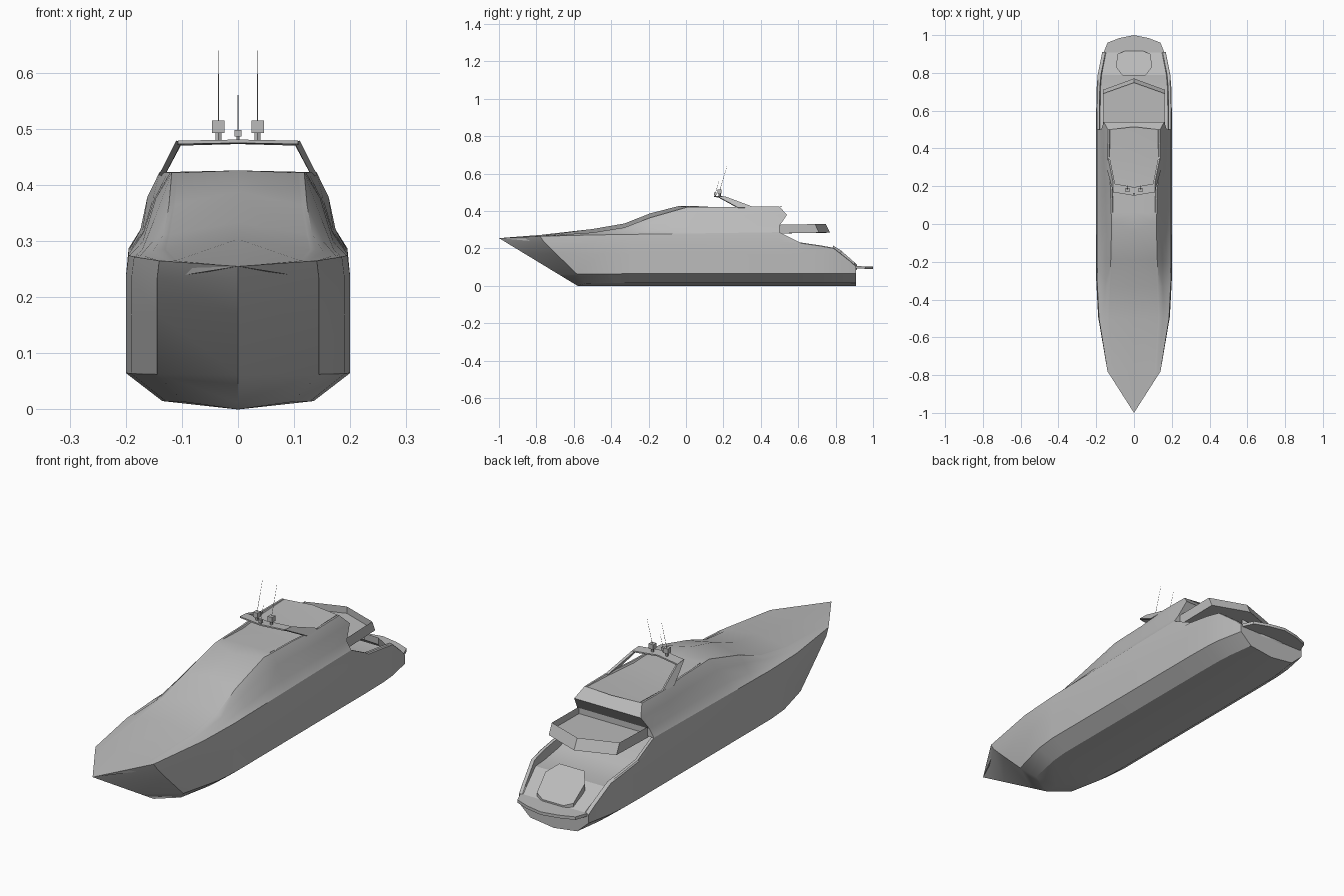
import bpy, bmesh
from mathutils import Vector

if "Cube" in bpy.data.objects:
    bpy.data.objects.remove(bpy.data.objects["Cube"], do_unlink=True)

grey = bpy.data.materials.new("light grey paint")
grey.use_nodes = True
colour = (0.5, 0.5, 0.5, 1)
grey.diffuse_color = colour
grey.node_tree.nodes["Principled BSDF"].inputs["Base Color"].default_value = colour


def finish(name, bm, smooth_angle=0.5):
    """Clean the mesh, turn it into an object, and shade it."""
    bmesh.ops.remove_doubles(bm, verts=bm.verts, dist=0.0004)
    bmesh.ops.dissolve_degenerate(bm, edges=bm.edges, dist=0.0001)
    bmesh.ops.recalc_face_normals(bm, faces=bm.faces)
    mesh = bpy.data.meshes.new(name)
    bm.to_mesh(mesh)
    bm.free()
    mesh.materials.append(grey)
    obj = bpy.data.objects.new(name, mesh)
    bpy.context.collection.objects.link(obj)
    bpy.ops.object.select_all(action="DESELECT")
    obj.select_set(True)
    bpy.context.view_layer.objects.active = obj
    bpy.ops.object.shade_smooth_by_angle(angle=smooth_angle)
    return obj


def sample(table, y):
    """Read a piecewise linear table of (y, value) pairs."""
    for (y0, v0), (y1, v1) in zip(table, table[1:]):
        if y <= y1:
            return v0 + (v1 - v0) * (y - y0) / (y1 - y0)
    return table[-1][1]


def loft(name, rows, smooth_angle=0.5):
    """Skin lengthwise rows of points on both sides and close the stern."""
    bm = bmesh.new()
    sides = []
    for side in (1, -1):
        grid = [[bm.verts.new((side * x, y, z)) for x, y, z in row] for row in rows]
        sides.append(grid)
        for a, b in zip(grid, grid[1:]):
            for i in range(len(a) - 1):
                bm.faces.new((a[i], a[i + 1], b[i + 1], b[i]))
    left, right = sides
    for k in range(len(rows) - 1):
        bm.faces.new((left[k][-1], left[k + 1][-1], right[k + 1][-1], right[k][-1]))
    return finish(name, bm, smooth_angle)


def slab(name, half_outline, thickness, flare=1.0, rim=0.0, depth=0.0):
    """Symmetrical plate from the left half of its top edge, with optional tray recess."""
    outline = half_outline + [(-x, y, z) for x, y, z in reversed(half_outline) if x > 0]
    bm = bmesh.new()
    top = [bm.verts.new(p) for p in outline]
    base = [bm.verts.new((x, y * flare, z - thickness)) for x, y, z in outline]
    lid = bm.faces.new(top)
    bm.faces.new(base)
    for i in range(len(top)):
        j = (i + 1) % len(top)
        bm.faces.new((top[i], top[j], base[j], base[i]))
    if rim:
        bmesh.ops.inset_region(bm, faces=[lid], thickness=rim, use_even_offset=True)
        bmesh.ops.translate(bm, verts=lid.verts, vec=(0, 0, -depth))
    return finish(name, bm)


def rod(name, start, end, radius, sides=4, tip=None):
    """Straight bar between two points."""
    a, b = Vector(start), Vector(end)
    bm = bmesh.new()
    bmesh.ops.create_cone(bm, cap_ends=True, segments=sides, radius1=radius,
                          radius2=radius if tip is None else tip, depth=(b - a).length)
    turn = Vector((0, 0, 1)).rotation_difference(b - a).to_matrix()
    bmesh.ops.rotate(bm, verts=bm.verts, matrix=turn)
    bmesh.ops.translate(bm, verts=bm.verts, vec=(a + b) / 2)
    return finish(name, bm)


# Hull: shared plan shape and sheer line
half_beam = [(-1, 0), (-.78, .72), (-.5, .95), (-.3, 1), (.5, 1), (.61, 1),
             (.72, .99), (.79, .96), (.88, .87), (.91, .84)]
sheer = [(-1, .255), (-.78, .265), (-.5, .272), (-.3, .275), (.5, .287), (.61, .232),
         (.72, .216), (.79, .203), (.88, .132), (.91, .104)]
rake = [(-1, 1), (-.78, .62), (-.5, .3), (-.3, 0), (1, 0)]
well = [(-1, 0), (-.78, .03), (.5, .04), (.72, .04), (.88, .008), (.91, 0)]
stations = [y for y, _ in sheer]


def hull_row(width, height, stem):
    """One lengthwise hull line; stem is how far down the raked bow it starts."""
    row = []
    for i, y in enumerate(stations):
        w = sample(rake, y)
        top = sample(sheer, y)
        z = min(height, top - 0.08 * (0.28 - height)) if stem else top
        z += (sheer[0][1] * (1 - stem) - z) * w if stem else 0
        row.append((width * sample(half_beam, y), y + 0.42 * stem * w, z))
    return row


hull_lines = [hull_row(0, 0, 1), hull_row(.135, .015, .95), hull_row(.2, .065, .76),
              hull_row(.2, .17, .33), hull_row(.2, .235, .08), hull_row(.195, 0, 0)]
rail = [(max(x - 0.012, 0), y, z) for x, y, z in hull_lines[-1]]
deck = [(max(x - 0.004, 0), y, z - sample(well, y)) for x, y, z in rail]
deck_middle = [(0, y, z) for x, y, z in deck]
loft("hull", hull_lines + [rail, deck, deck_middle])

# Superstructure: foredeck, cabin sides and roof in one skin
crown = [(-1, .255), (-.78, .272), (-.51, .302), (-.33, .333), (-.19, .388), (-.04, .426), (1, .426)]
ridge_z = [(-1, .255), (-.78, .266), (-.5, .285), (-.33, .312), (-.19, .365), (-.04, .422), (1, .424)]
ridge_x = [(-1, 0), (-.78, .12), (-.5, .138), (-.33, .132), (-.19, .123), (-.04, .118),
           (.2, .125), (.35, .14), (.5, .138)]
house_stations = [-1, -.78, -.5, -.33, -.19, -.04, .06, .2, .35, .5]
skirt, lower, upper, ridge, lip, floor, middle = ([] for _ in range(7))
for y in house_stations:
    aft = y == house_stations[-1]
    foot = Vector((.195 * sample(half_beam, y), y, sample(sheer, y)))
    sweep = 0.05 if y == -.04 else 0
    peak = Vector((sample(ridge_x, y), y + sweep, sample(ridge_z, y)))
    skirt.append(foot)
    lower.append(foot.lerp(peak, .25) - Vector((.007 if y > -.5 else 0, 0, 0)))
    upper.append(foot.lerp(peak, .68) + Vector((.004 if y > -.3 else 0, .04 * aft, 0)))
    ridge.append(peak)
    sunk = 0.008 if .06 < y < .5 else 0
    lip.append(peak - Vector((.008 if y > -1 else 0, 0, 0)))
    floor.append(lip[-1] - Vector((.003 if y > -1 else 0, 0, sunk)))
    middle.append(Vector((0, y + .015 * aft, sample(crown, y) - sunk)))
loft("cabin", [skirt, lower, upper, ridge, lip, floor, middle], 0.45)

# Upper aft deck tray with pointed rear edge
slab("upper_aft_deck", [(.165, .48, .326), (.163, .69, .33), (0, .748, .33)],
     0.046, flare=1.03, rim=0.012, depth=0.03)

# Raised pad on the sloping stern
slab("stern_pad", [(.06, .785, .216), (.095, .83, .188), (.088, .9, .126), (.05, .915, .112)], 0.03)

# Swim platform
slab("swim_platform", [(.168, .89, .106), (.14, .96, .104), (.075, .985, .104), (0, 1, .104)], 0.013)

# Forward-leaning radar arch
slab("arch_top", [(0, .15, .481), (.107, .168, .479), (.11, .215, .476), (0, .195, .479)], 0.006)
for side, label in ((1, "left"), (-1, "right")):
    bm = bmesh.new()
    blade = [(.11, .168, .479), (.11, .215, .476), (.141, .37, .418), (.141, .28, .418)]
    outer = [bm.verts.new((side * x, y, z)) for x, y, z in blade]
    inner = [bm.verts.new((side * (x - .009), y, z - .004)) for x, y, z in blade]
    bm.faces.new(outer)
    bm.faces.new(inner)
    for i in range(4):
        j = (i + 1) % 4
        bm.faces.new((outer[i], outer[j], inner[j], inner[i]))
    finish(label + "_arch_leg", bm)

# Antennas: stem, square housing and thin whip
for label, x, y, size, top in (("left", .035, .18, 1, .64), ("right", -.035, .18, 1, .64),
                               ("middle", 0, .157, .55, .56)):
    z = 0.478
    rod(label + "_antenna_stem", (x, y, z), (x, y, z + .016 * size), .006 * size, 6)
    bm = bmesh.new()
    bmesh.ops.create_cube(bm, size=.022 * size)
    bmesh.ops.translate(bm, verts=bm.verts, vec=(x, y, z + .026 * size))
    finish(label + "_antenna_housing", bm)
    rod(label + "_antenna_whip", (x, y, z + .03 * size), (x, y + (top - z) * .24, top), .0011, 4, .0005)
